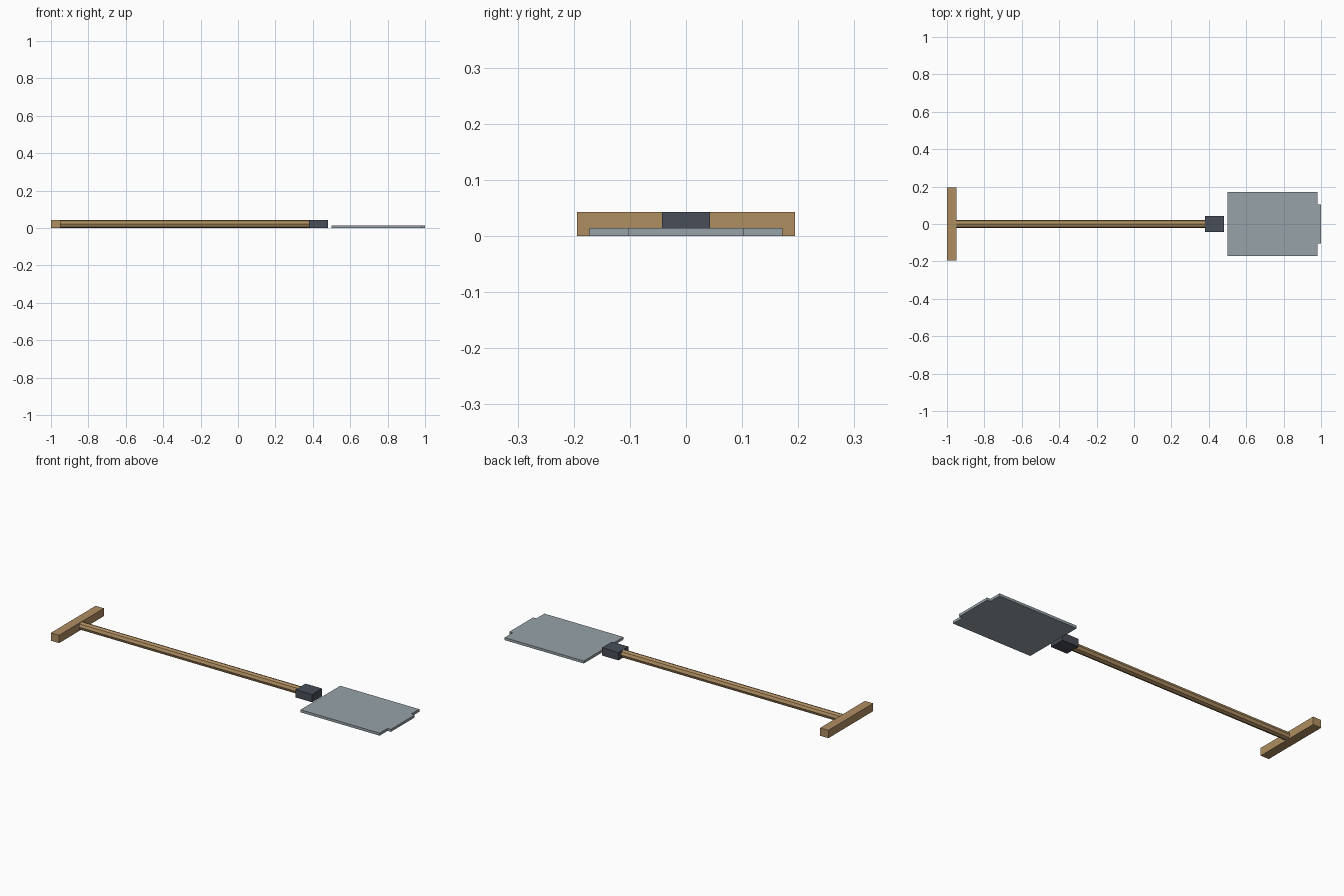
import bpy, bmesh, math
from mathutils import Matrix

if "Cube" in bpy.data.objects:
    bpy.data.objects.remove(bpy.data.objects["Cube"])


def material(name, rgb):
    m = bpy.data.materials.new(name)
    m.diffuse_color = (*rgb, 1)
    m.use_nodes = True
    m.node_tree.nodes["Principled BSDF"].inputs["Base Color"].default_value = m.diffuse_color
    return m


WOOD = material("light wood", (0.43, 0.27, 0.12))
STEEL = material("blade steel", (0.31, 0.36, 0.39))
DARK = material("dark metal", (0.065, 0.075, 0.095))


def finish(name, bm, mat):
    bmesh.ops.recalc_face_normals(bm, faces=bm.faces)
    me = bpy.data.meshes.new(name)
    bm.to_mesh(me)
    bm.free()
    me.materials.append(mat)
    bpy.context.collection.objects.link(bpy.data.objects.new(name, me))


def plate(name, outline, z0, z1, mat):
    """Extrude a flat outline from z0 to z1."""
    bm = bmesh.new()
    face = bm.faces.new([bm.verts.new((x, y, z0)) for x, y in outline])
    top = bmesh.ops.extrude_face_region(bm, geom=[face])["geom"]
    for v in top:
        if isinstance(v, bmesh.types.BMVert):
            v.co.z = z1
    finish(name, bm, mat)


def box(name, x0, x1, half_y, z0, z1, mat):
    plate(name, [(x0, -half_y), (x1, -half_y), (x1, half_y), (x0, half_y)], z0, z1, mat)


H = 0.043

# crossbar grip
box("grip", -1.0, -0.95, 0.194, 0, H, WOOD)

# eight-sided shaft along x
bm = bmesh.new()
bmesh.ops.create_cone(
    bm, cap_ends=True, segments=8, radius1=H / 2, radius2=H / 2, depth=1.34,
    matrix=Matrix.Translation((-0.285, 0, H / 2)) @ Matrix.Rotation(math.pi / 2, 4, 'Y'))
finish("shaft", bm, WOOD)

# socket block
box("socket", 0.38, 0.48, 0.043, 0, H, DARK)

# blade with narrower stepped tip
half = [(0.5, 0.172), (0.98, 0.172), (0.98, 0.103), (1.0, 0.103)]
plate("blade", half + [(x, -y) for x, y in reversed(half)], 0, 0.014, STEEL)
